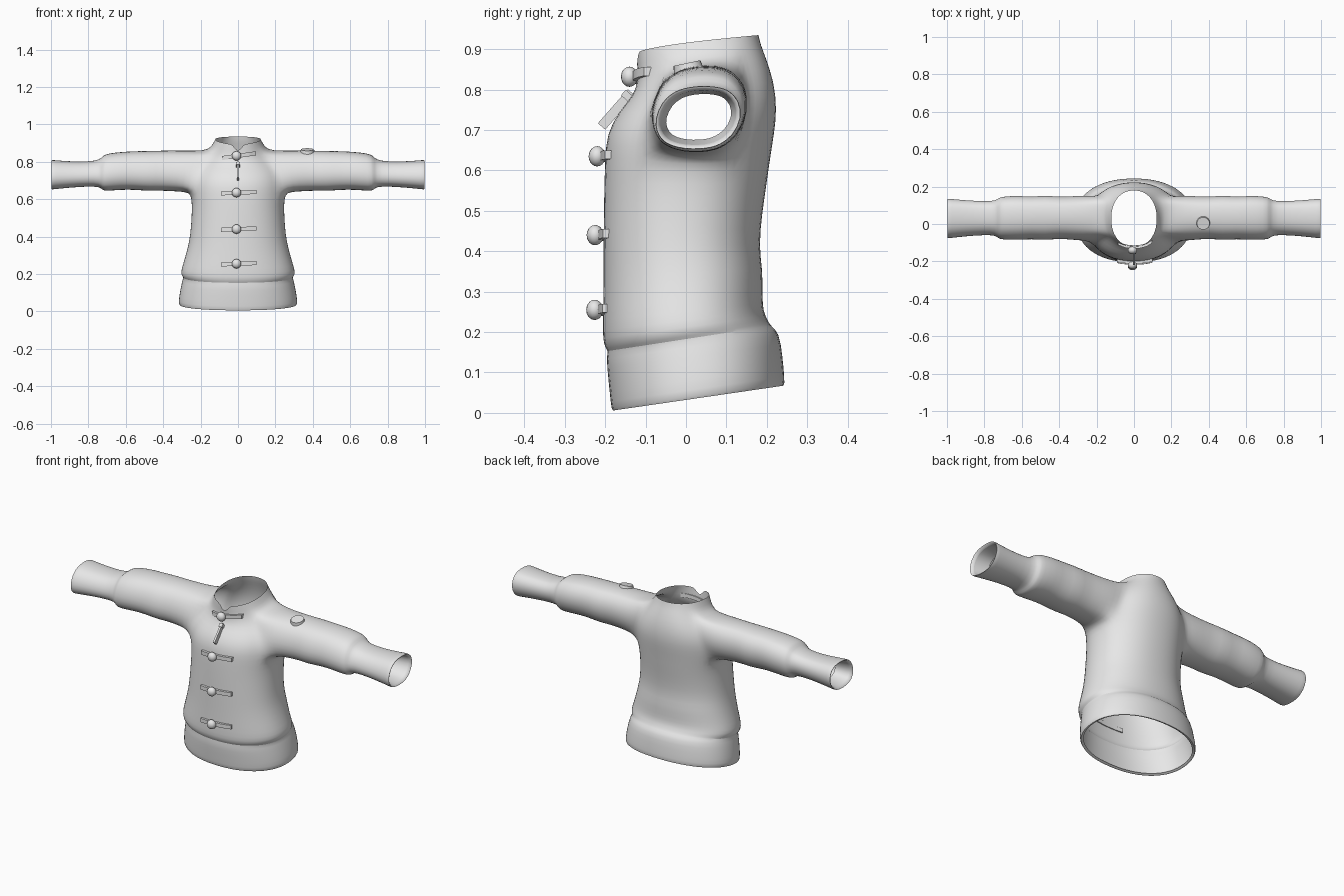
import bpy, bmesh, math
from mathutils import Matrix, Vector

if "Cube" in bpy.data.objects:
    bpy.data.objects.remove(bpy.data.objects["Cube"])

cloth = bpy.data.materials.new("grey_cloth")
cloth.diffuse_color = (0.8, 0.8, 0.8, 1)
cloth.use_nodes = True
cloth.node_tree.nodes["Principled BSDF"].inputs["Base Color"].default_value = cloth.diffuse_color


def finish(bm, name, angle=50, subdiv=0):
    bmesh.ops.recalc_face_normals(bm, faces=bm.faces)
    me = bpy.data.meshes.new(name)
    bm.to_mesh(me)
    bm.free()
    me.materials.append(cloth)
    ob = bpy.data.objects.new(name, me)
    bpy.context.collection.objects.link(ob)
    bpy.ops.object.select_all(action='DESELECT')
    ob.select_set(True)
    bpy.context.view_layer.objects.active = ob
    bpy.ops.object.shade_smooth_by_angle(angle=math.radians(angle))
    if subdiv:
        mod = ob.modifiers.new("soft", 'SUBSURF')
        mod.levels = mod.render_levels = subdiv
    return ob


def oval(a, p=2.2):
    c, s = math.cos(a), math.sin(a)
    return (math.copysign(abs(c) ** (2 / p), c), math.copysign(abs(s) ** (2 / p), s))


# Body rings: z at front, z at back, half width, y front, y back
N = 32
ROWS = [
    (.012, .072, .300, -.170, .230),
    (.000, .062, .315, -.184, .245),
    (.022, .085, .320, -.187, .245),
    (.080, .140, .311, -.193, .240),
    (.143, .200, .298, -.199, .232),
    (.152, .216, .292, -.192, .210),
    (.166, .228, .306, -.205, .204),
    (.200, .250, .304, -.207, .192),
    (.260, .290, .288, -.206, .190),
    (.340, .355, .268, -.205, .191),
    (.410, .410, .256, -.205, .181),
    (.500, .500, .249, -.204, .190),
    (.570, .570, .247, -.203, .201),
    (.630, .630, .251, -.201, .209),
    (.690, .690, .250, -.197, .219),
    (.745, .750, .238, -.168, .226),
    (.785, .820, .200, -.130, .219),
    (.825, .885, .152, -.119, .196),
    (.860, .910, .136, -.121, .186),
    (.890, .935, .122, -.122, .180),
]
R0, R1 = 13, 17          # rows bounding the armholes
HALF = 3                 # armhole half width in columns

# Sleeve rings: x at top, x at bottom, y front, y back, z bottom, z top
SLEEVE = [
    (.215, .270, -.096, .165, .636, .862),
    (.320, .325, -.087, .155, .640, .861),
    (.410, .410, -.080, .150, .645, .861),
    (.470, .470, -.090, .160, .642, .859),
    (.550, .550, -.082, .150, .649, .858),
    (.620, .620, -.088, .158, .650, .854),
    (.695, .705, -.086, .152, .642, .846),
    (.722, .726, -.081, .146, .648, .834),
    (.738, .738, -.062, .128, .665, .812),
    (.800, .800, -.060, .125, .668, .801),
    (.900, .900, -.067, .131, .661, .803),
    (.985, .985, -.078, .140, .652, .810),
    (1.00, 1.00, -.078, .141, .650, .811),
    (.996, .996, -.066, .129, .662, .799),
    (.900, .900, -.050, .115, .675, .790),
]

# Jacket: torso, collar and both sleeves as one open surface
bm = bmesh.new()
grid = []
for r, (zf, zb, w, yf, yb) in enumerate(ROWS):
    ring = []
    for i in range(N):
        c, s = oval(2 * math.pi * i / N)
        t = (s + 1) / 2
        z = zf + (zb - zf) * (t ** .6 if r > R1 else t)
        if r == len(ROWS) - 1 and i == 3 * N // 4:
            z -= .045    # notch at the front of the collar
        ring.append(bm.verts.new((w * c, (yf + yb) / 2 + s * (yb - yf) / 2, z)))
    grid.append(ring)

for r in range(len(ROWS) - 1):
    for i in range(N):
        offset = (i + HALF) % (N // 2)
        if R0 <= r < R1 and offset < 2 * HALF:
            continue
        j = (i + 1) % N
        bm.faces.new((grid[r][i], grid[r][j], grid[r + 1][j], grid[r + 1][i]))

blend = []
for side, col in ((1, 0), (-1, N // 2)):
    cols = [(col + k) % N for k in range(-HALF, HALF + 1)]
    loop = [grid[R0][c] for c in cols]
    loop += [grid[r][cols[-1]] for r in range(R0 + 1, R1 + 1)]
    loop += [grid[R1][c] for c in cols[-2::-1]]
    loop += [grid[r][cols[0]] for r in range(R1 - 1, R0, -1)]
    angles = [math.atan2((v.co.z - .75) / .11, (v.co.y - .034) / .125) for v in loop]
    blend += loop
    prev = loop
    for k, (xt, xb, yf, yb, zb, zt) in enumerate(SLEEVE):
        ring = []
        for a in angles:
            c, s = oval(a)
            y = (yf + yb) / 2 + c * (yb - yf) / 2 + .012 * s
            z = (zb + zt) / 2 + s * (zt - zb) / 2
            x = xb + (xt - xb) * (s + 1) / 2
            ring.append(bm.verts.new((side * x, y, z)))
        for i in range(len(loop)):
            j = (i + 1) % len(loop)
            bm.faces.new((prev[i], prev[j], ring[j], ring[i]))
        if k == 0:
            blend += ring
        prev = ring
bmesh.ops.delete(bm, geom=[v for v in bm.verts if not v.link_faces], context='VERTS')
for _ in range(2):
    bmesh.ops.smooth_vert(bm, verts=blend, factor=.3, use_axis_x=True,
                          use_axis_y=True, use_axis_z=True)
finish(bm, "jacket", 60, 1)


# Front fastenings: a curved strap with a round knob
def fastening(name, z, yf, w, depth, slope, x0=-.09, x1=.1):
    bm = bmesh.new()
    prev = None
    for k in range(9):
        x = x0 + (x1 - x0) * k / 8
        y = yf + depth * (1 - (1 - abs(x / w) ** 2.2) ** (1 / 2.2))
        zc = z + slope * x
        h = .011
        ring = [bm.verts.new((x, y + dy, zc + dz)) for dy, dz in
                ((-.012, -h), (-.012, h), (.006, h), (.006, -h))]
        if prev:
            for i in range(4):
                j = (i + 1) % 4
                bm.faces.new((prev[i], prev[j], ring[j], ring[i]))
        else:
            bm.faces.new(ring)
        prev = ring
    bm.faces.new(prev)
    finish(bm, name + "_strap", 40)

    bm = bmesh.new()
    bmesh.ops.create_uvsphere(bm, u_segments=16, v_segments=10, radius=1,
                              matrix=Matrix.Translation((-.008, yf - .02, z))
                              @ Matrix.Diagonal((.025, .021, .025, 1)))
    finish(bm, name + "_knob")


for i, (z, y) in enumerate(((.635, -.200), (.44, -.205), (.255, -.206))):
    fastening("front_fastening_%d" % (i + 1), z, y, .26, .2, .04)
fastening("collar_fastening", .832, -.120, .15, .15, .14, -.085, .095)

# Zip pull hanging from the collar
a, b = Vector((0, -.135, .793)), Vector((0, -.209, .709))
turn = (b - a).to_track_quat('Z', 'X').to_matrix().to_4x4()
bm = bmesh.new()
bmesh.ops.create_cube(bm, size=1, matrix=Matrix.Translation((a + b) / 2) @ turn
                      @ Matrix.Diagonal((.024, .011, (b - a).length, 1)))
bmesh.ops.create_cube(bm, size=1, matrix=Matrix.Translation(a + (b - a) * .12) @ turn
                      @ Matrix.Diagonal((.03, .02, .018, 1)))
finish(bm, "zip_pull", 30)

# Round button on the shoulder
bm = bmesh.new()
bmesh.ops.create_cone(bm, cap_ends=True, segments=24, radius1=.038, radius2=.034, depth=.024,
                      matrix=Matrix.Translation((.37, .005, .854))
                      @ Matrix.Rotation(math.radians(12), 4, 'X'))
finish(bm, "shoulder_button", 40)
